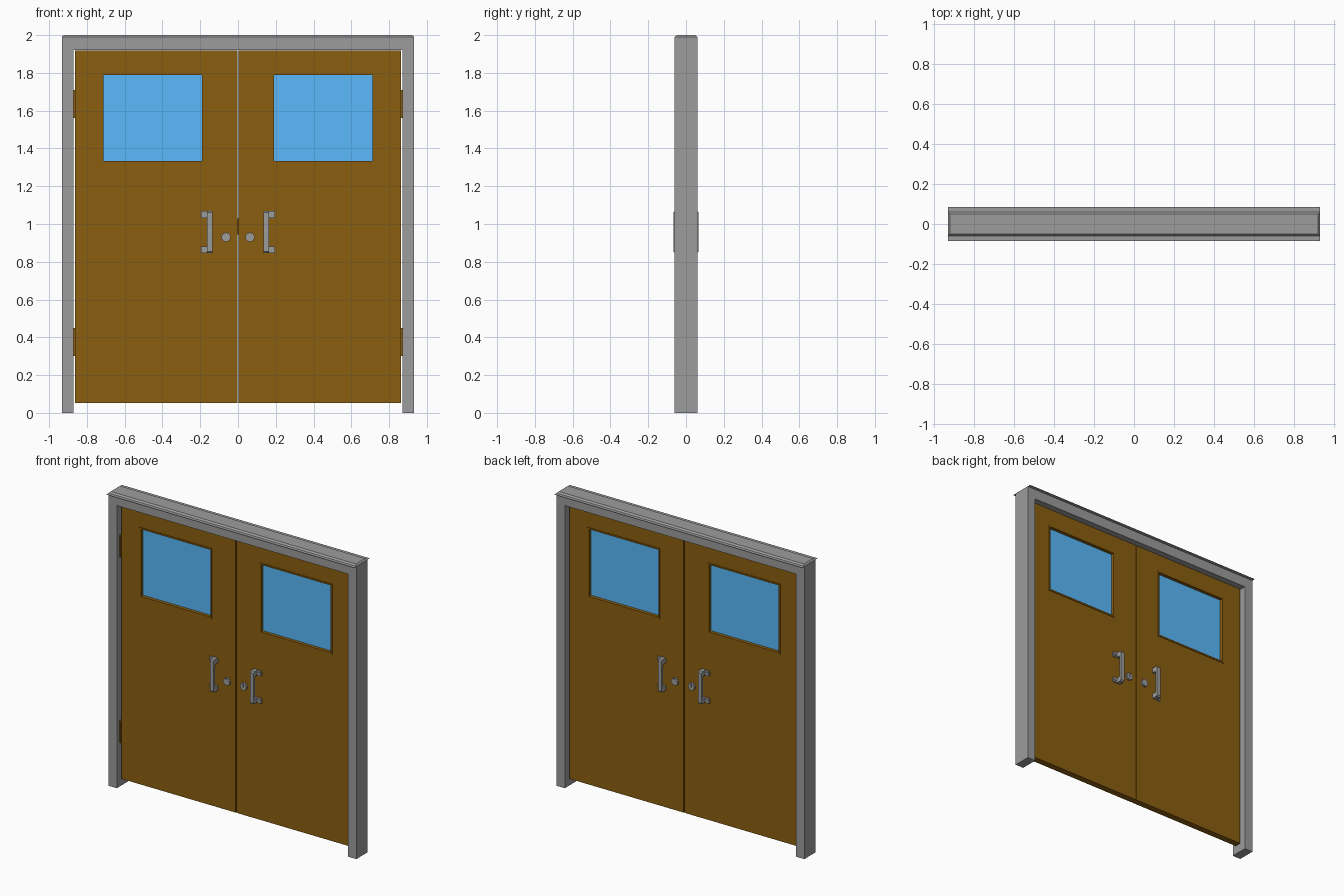
import bpy, bmesh, math
from mathutils import Matrix, Vector

if "Cube" in bpy.data.objects:
    bpy.data.objects.remove(bpy.data.objects["Cube"])


def material(name, rgb):
    m = bpy.data.materials.new(name)
    m.diffuse_color = (*rgb, 1)
    m.use_nodes = True
    m.node_tree.nodes["Principled BSDF"].inputs["Base Color"].default_value = m.diffuse_color
    return m


WOOD = material("wood", (0.257, 0.112, 0.005))
GLASS = material("glass", (0.10, 0.49, 0.96))
METAL = material("metal", (0.335, 0.335, 0.335))


def finish(name, bm, mat=METAL):
    bmesh.ops.recalc_face_normals(bm, faces=bm.faces)
    me = bpy.data.meshes.new(name)
    bm.to_mesh(me)
    bm.free()
    ob = bpy.data.objects.new(name, me)
    bpy.context.collection.objects.link(ob)
    me.materials.append(mat)
    return ob


def add_box(bm, x, y, z):
    size = Vector((x[1] - x[0], y[1] - y[0], z[1] - z[0]))
    mid = Vector((x[0] + x[1], y[0] + y[1], z[0] + z[1])) / 2
    mat = Matrix.Translation(mid) @ Matrix.Diagonal((*size, 1))
    bmesh.ops.create_cube(bm, size=1, matrix=mat)


def add_disc(bm, x, y, z, r, n):
    mat = Matrix.Translation((x, (y[0] + y[1]) / 2, z)) @ Matrix.Rotation(math.pi / 2, 4, 'X')
    bmesh.ops.create_cone(bm, cap_ends=True, segments=n, radius1=r, radius2=r,
                          depth=abs(y[1] - y[0]), matrix=mat)


def extrude_profile(bm, pts, vec):
    face = bm.faces.new([bm.verts.new(p) for p in pts])
    ext = bmesh.ops.extrude_face_region(bm, geom=[face])["geom"]
    bmesh.ops.translate(bm, vec=vec, verts=[g for g in ext if isinstance(g, bmesh.types.BMVert)])


def add_ring(bm, outer, inner, y):
    # rectangular frame with a rectangular opening, rects are (x0, x1, z0, z1)
    def loop(r, yy):
        return [bm.verts.new((px, yy, pz)) for px, pz in
                ((r[0], r[2]), (r[1], r[2]), (r[1], r[3]), (r[0], r[3]))]
    rows = [loop(outer, y[0]), loop(inner, y[0]), loop(inner, y[1]), loop(outer, y[1])]
    for a, b in zip(rows, rows[1:] + rows[:1]):
        for i in range(4):
            j = (i + 1) % 4
            bm.faces.new((a[i], a[j], b[j], b[i]))


def mirrored(ob, x=True, y=False):
    mod = ob.modifiers.new("mirror", 'MIRROR')
    mod.use_axis = (x, y, False)
    mod.use_mirror_merge = False


# Door frame: two jambs and header, top edges bevelled
U = [(-.932, 0), (-.87, 0), (-.87, 1.922), (.87, 1.922),
     (.87, 0), (.932, 0), (.932, 2), (-.932, 2)]
bm = bmesh.new()
extrude_profile(bm, [(x, -.06, z) for x, z in U], (0, .12, 0))
top = [e for e in bm.edges if all(v.co.z > 1.99 for v in e.verts)]
bmesh.ops.bevel(bm, geom=top, offset=.01, segments=1, affect='EDGES')
finish("door_frame", bm)

# Thin flat cap flange overhanging the header front and back
bm = bmesh.new()
for s in (-1, 1):
    bm.faces.new([bm.verts.new(p) for p in ((-.932, s * .06, 1.99), (.932, s * .06, 1.99),
                                           (.932, s * .085, 1.99), (-.932, s * .085, 1.99))])
finish("header_flange", bm)

# Door leaf with window opening
HOLE = (.18, .725, 1.322, 1.80)
PANE = (.19, .713, 1.333, 1.79)
bm = bmesh.new()
add_ring(bm, (.003, .862, .052, 1.918), HOLE, (-.022, .022))
mirrored(finish("door_leaf", bm, WOOD))

# Window trim and glass
bm = bmesh.new()
add_ring(bm, HOLE, PANE, (-.026, .026))
mirrored(finish("window_trim", bm, WOOD))
bm = bmesh.new()
add_box(bm, PANE[:2], (-.003, .003), PANE[2:])
mirrored(finish("window_glass", bm, GLASS))

# Hinges on the front side
bm = bmesh.new()
for z in (.30, 1.56):
    add_box(bm, (.86, .872), (-.032, -.008), (z, z + .15))
mirrored(finish("hinges", bm, WOOD))

# Latch bridging the gap between the leaves
bm = bmesh.new()
add_box(bm, (-.005, .005), (-.012, .012), (.945, 1.03))
finish("latch", bm, WOOD)

# Pull handles: grip, foot plates and screws
C = [(-.022, .847), (-.06, .847), (-.067, .855), (-.067, 1.06), (-.06, 1.068), (-.022, 1.068),
     (-.022, 1.035), (-.046, 1.035), (-.052, 1.028), (-.052, .887), (-.046, .88), (-.022, .88)]
bm = bmesh.new()
extrude_profile(bm, [(.136, y, z) for y, z in C], (.029, 0, 0))
for z in (.847, 1.033):
    add_box(bm, (.165, .195), (-.03, -.022), (z, z + .035))
    add_disc(bm, .180, (-.034, -.03), z + .0175, .009, 8)
mirrored(finish("pull_handles", bm), y=True)

# Lock cylinders with a raised key slot
bm = bmesh.new()
add_disc(bm, .063, (-.036, -.022), .93, .025, 10)
add_box(bm, (.060, .066), (-.039, -.036), (.926, .948))
mirrored(finish("lock_cylinders", bm), y=True)
